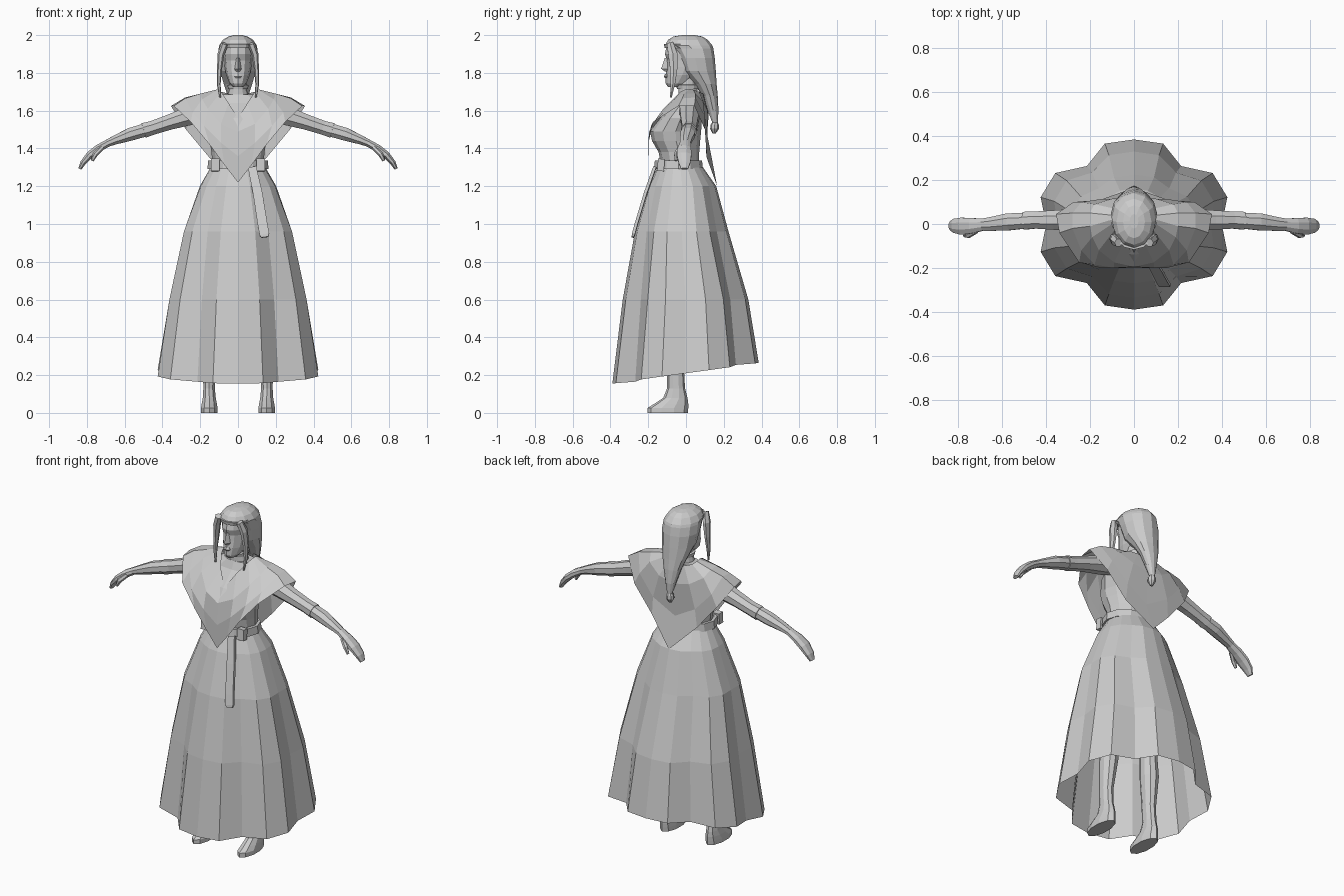
import bpy, bmesh
from math import sin, cos, pi, sqrt
from mathutils import Vector


def loft(name, rings, closed=True, caps=True, mirror=False):
    """Skin a list of equal-length point loops into one flat-shaded object."""
    bm = bmesh.new()
    rows = [[bm.verts.new(p) for p in r] for r in rings]
    n = len(rows[0])
    for a, b in zip(rows, rows[1:]):
        for i in range(n if closed else n - 1):
            j = (i + 1) % n
            bm.faces.new((a[i], a[j], b[j], b[i]))
    if caps:
        bm.faces.new(rows[0])
        bm.faces.new(rows[-1])
    bmesh.ops.recalc_face_normals(bm, faces=bm.faces)
    me = bpy.data.meshes.new(name)
    bm.to_mesh(me)
    bm.free()
    ob = bpy.data.objects.new(name, me)
    bpy.context.collection.objects.link(ob)
    if mirror:
        m = ob.modifiers.new("mirror", 'MIRROR')
        m.merge_threshold = 0.0005
    return ob


def oval(z, rx, yf, yb, x0=0.0, n=12):
    """Horizontal oval between front yf and back yb."""
    c, r = (yf + yb) / 2, (yb - yf) / 2
    return [(x0 + rx * sin(2 * pi * i / n), c - r * cos(2 * pi * i / n), z) for i in range(n)]


def tube(name, path, n=8, mirror=False):
    """Tube along a path of (x, y, z, y radius, other radius)."""
    rings = []
    k = sqrt(2) if n == 4 else 1
    for i, (x, y, z, ru, rv) in enumerate(path):
        a, b = path[max(i - 1, 0)], path[min(i + 1, len(path) - 1)]
        t = (Vector(b[:3]) - Vector(a[:3])).normalized()
        ref = Vector((0, 1, 0))
        u = (ref - t * ref.dot(t)).normalized()
        v = t.cross(u)
        p = Vector((x, y, z))
        rings.append([p + k * (u * ru * cos(q) + v * rv * sin(q))
                      for q in [2 * pi * (j + .5) / n for j in range(n)]])
    return loft(name, rings, mirror=mirror)


# skirt with folds that deepen toward a slanted hem
fold = [1, 1, .85, 1.03, 1.04, .93, 1.04, 1.03, .85, 1]
rings = []
for z, rx, yf, yb, amt, tilt in [(1.3, .145, -.15, .09, 0, 0), (1.2, .205, -.2, .16, .2, 0),
                                 (.96, .295, -.27, .225, .5, 0), (.6, .37, -.335, .33, .8, 0),
                                 (.21, .43, -.39, .385, 1, .142)]:
    c = (yf + yb) / 2
    ring = []
    for i, (x, y, _) in enumerate(oval(z, rx, yf, yb, n=20)):
        f = 1 + (fold[i % 10] - 1) * amt
        ring.append((x * f, c + (y - c) * f, z + tilt * y))
    rings.append(ring)
loft("skirt", rings, caps=False)

# belt, buckle and hanging belt end
loft("belt", [oval(1.29, .15, -.155, .085), oval(1.29, .162, -.17, .09),
              oval(1.335, .158, -.165, .085), oval(1.335, .14, -.15, .075)], caps=False)
tube("belt_loop", [(.12, -.13, 1.345, .018, .022), (.12, -.135, 1.28, .018, .022)], 4, True)
tube("belt_end", [(.075, -.165, 1.3, .008, .022), (.105, -.215, 1.16, .008, .025),
                  (.13, -.263, 1.0, .008, .026), (.14, -.278, .945, .008, .026),
                  (.142, -.282, .93, .006, .018)], 4)

# torso
loft("torso", [oval(*r) for r in [(1.22, .15, -.13, .09), (1.3, .135, -.13, .07),
     (1.38, .14, -.145, .07), (1.44, .15, -.18, .075), (1.49, .16, -.19, .08),
     (1.56, .185, -.14, .085), (1.64, .18, -.06, .085), (1.685, .1, -.04, .075)]])

# pointed shawl: each column runs neck to hem, from front centre round to back centre
shawl = [
    [(0, -.13, 1.56), (0, -.195, 1.49), (0, -.2, 1.36), (0, -.2, 1.22)],
    [(.05, -.09, 1.64), (.09, -.175, 1.53), (.09, -.2, 1.43), (.07, -.2, 1.31)],
    [(.09, -.03, 1.7), (.16, -.12, 1.61), (.18, -.185, 1.52), (.15, -.2, 1.42)],
    [(.1, 0, 1.715), (.19, -.06, 1.66), (.24, -.12, 1.59), (.25, -.175, 1.54)],
    [(.1, .02, 1.715), (.2, -.01, 1.69), (.28, -.02, 1.665), (.34, -.04, 1.625)],
    [(.1, .04, 1.71), (.2, .05, 1.69), (.28, .05, 1.67), (.355, .045, 1.625)],
    [(.09, .07, 1.7), (.18, .09, 1.65), (.24, .1, 1.57), (.275, .1, 1.5)],
    [(.05, .09, 1.69), (.1, .115, 1.6), (.14, .115, 1.46), (.15, .11, 1.35)],
    [(0, .1, 1.68), (0, .12, 1.58), (0, .105, 1.38), (0, .165, 1.2)]]
loft("shawl", shawl, closed=False, caps=False, mirror=True)

# sleeves, forearms with hands, thumbs
tube("sleeve", [(.14, .02, 1.62, .06, .06), (.25, .02, 1.575, .055, .055),
                (.36, .018, 1.54, .048, .044), (.45, .018, 1.51, .042, .04),
                (.5, .015, 1.495, .044, .043)], mirror=True)
tube("forearm", [(.49, .015, 1.498, .038, .038), (.57, .01, 1.475, .042, .037),
                 (.65, 0, 1.445, .034, .026), (.69, -.003, 1.428, .03, .021),
                 (.74, -.008, 1.4, .038, .022), (.785, -.01, 1.365, .042, .021),
                 (.82, -.008, 1.325, .034, .016), (.837, -.008, 1.292, .02, .01)], mirror=True)
tube("thumb", [(.72, -.03, 1.405, .014, .014), (.755, -.052, 1.37, .013, .014),
               (.772, -.053, 1.335, .008, .008)], 6, True)

# legs with feet
loft("leg", [oval(*r, n=10) for r in [(0, .046, -.205, .01, .152), (.025, .046, -.205, .012, .152),
     (.05, .042, -.165, .012, .152), (.08, .036, -.12, .008, .152), (.13, .032, -.1, -.005, .153),
     (.22, .035, -.1, -.01, .152), (.4, .05, -.1, .015, .145), (.58, .045, -.09, .01, .135),
     (.8, .06, -.09, .04, .115), (1.2, .075, -.1, .07, .08)]], mirror=True)

# neck, collar and head
loft("neck", [oval(z, r, -.04, .06) for z, r in [(1.66, .06), (1.71, .047), (1.79, .045)]])
loft("collar", [oval(1.715, .052, -.048, .07), oval(1.735, .056, -.052, .074),
                oval(1.74, .045, -.04, .06)], caps=False)
loft("head", [oval(*r) for r in [(1.725, .025, -.095, -.02), (1.745, .045, -.108, .02),
     (1.79, .063, -.107, .07), (1.83, .07, -.102, .09), (1.865, .073, -.1, .1),
     (1.9, .076, -.112, .1), (1.95, .072, -.1, .09), (1.98, .04, -.06, .06)]])
loft("nose", [[(-.008, -.1, 1.88), (.008, -.1, 1.88), (0, -.112, 1.88)],
              [(-.018, -.098, 1.82), (.018, -.098, 1.82), (0, -.132, 1.822)],
              [(-.012, -.098, 1.808), (.012, -.098, 1.808), (0, -.112, 1.808)]])
loft("lips", [oval(1.772, .012, -.112, -.08, n=6), oval(1.782, .025, -.117, -.08, n=6),
              oval(1.793, .015, -.112, -.08, n=6)])

# hair tapering into a tail, hair tie, headband and front strands
loft("hair", [oval(*r) for r in [(1.535, .015, .14, .168), (1.6, .032, .115, .172),
     (1.68, .055, .085, .168), (1.74, .075, .045, .162), (1.81, .095, -.03, .158),
     (1.88, .105, -.055, .152), (1.93, .102, -.085, .145), (1.945, .1, -.112, .14),
     (1.975, .08, -.095, .115), (1.993, .05, -.065, .085), (2, .02, -.02, .045)]])
loft("hair_tie", [oval(1.48, .01, .14, .158, n=8), oval(1.505, .024, .128, .175, n=8),
                  oval(1.525, .022, .13, .174, n=8), oval(1.545, .012, .142, .166, n=8)])
loft("headband", [oval(1.932, .08, -.113, .05), oval(1.952, .088, -.117, .05)])
tube("hair_strand", [(.07, -.085, 1.955, .02, .02), (.09, -.07, 1.9, .028, .018),
                     (.098, -.065, 1.82, .022, .013), (.102, -.07, 1.74, .014, .01),
                     (.094, -.08, 1.67, .005, .005)], 6, True)
